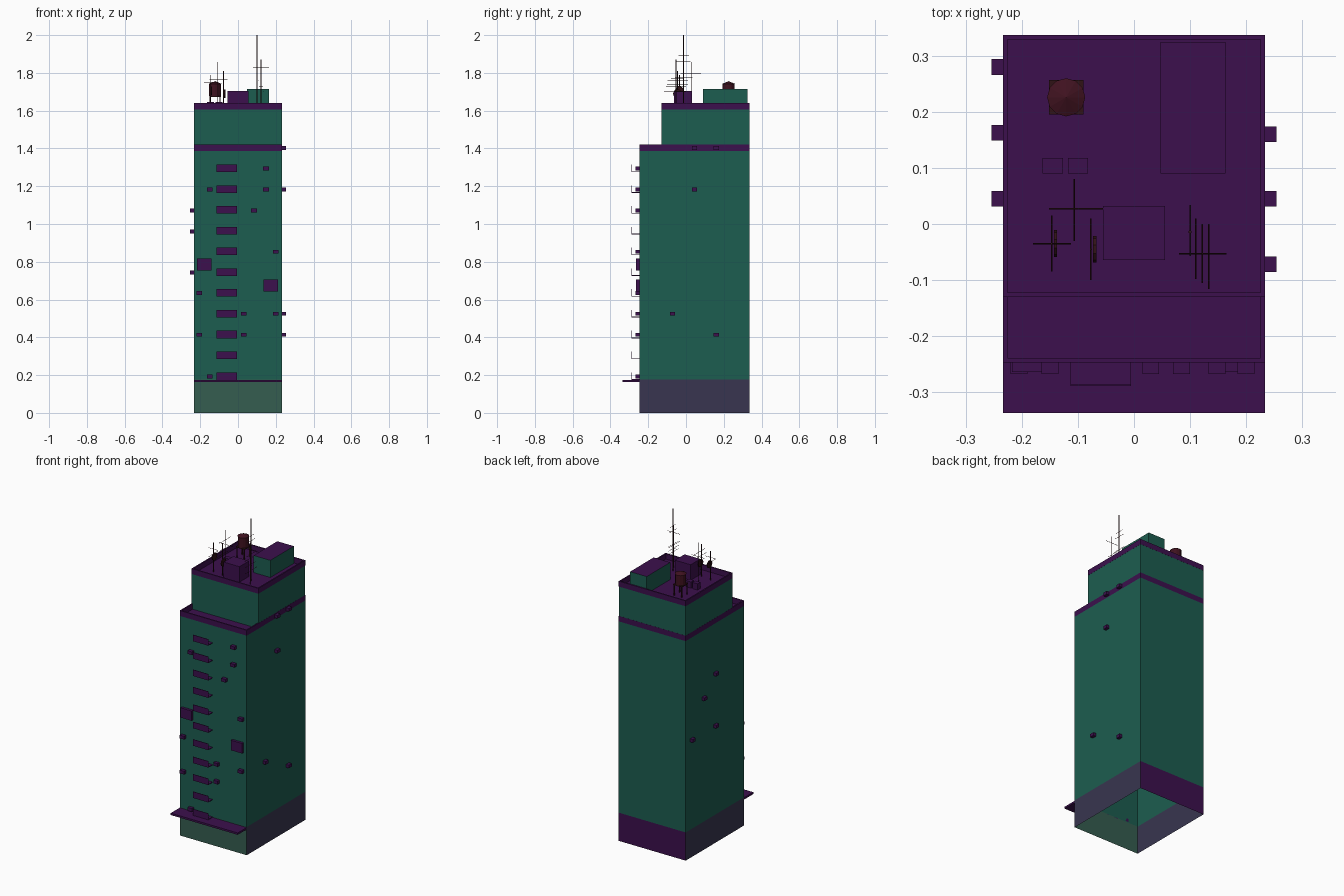
import bpy, bmesh, math
from mathutils import Vector

if "Cube" in bpy.data.objects:
    bpy.data.objects.remove(bpy.data.objects["Cube"])


def mat(name, rgb):
    m = bpy.data.materials.new(name)
    m.diffuse_color = (*rgb, 1)
    m.use_nodes = True
    m.node_tree.nodes["Principled BSDF"].inputs["Base Color"].default_value = m.diffuse_color
    return m


TEAL = mat("teal_wall", (0.012, 0.11, 0.08))
PURPLE = mat("purple_trim", (0.045, 0.005, 0.075))
SHOP = mat("shop_front", (0.036, 0.11, 0.08))
SIDE = mat("base_side", (0.04, 0.036, 0.08))
RUST = mat("tank_rust", (0.05, 0.006, 0.014))
METAL = mat("antenna_metal", (0.03, 0.006, 0.008))


def finish(name, bm, *mats):
    me = bpy.data.meshes.new(name)
    bm.to_mesh(me)
    bm.free()
    for m in mats:
        me.materials.append(m)
    ob = bpy.data.objects.new(name, me)
    bpy.context.collection.objects.link(ob)
    return ob


def add_box(bm, x0, x1, y0, y1, z0, z1):
    vs = bmesh.ops.create_cube(bm, size=1)["verts"]
    for v in vs:
        v.co = Vector(((x0 + x1) / 2 + v.co.x * (x1 - x0),
                       (y0 + y1) / 2 + v.co.y * (y1 - y0),
                       (z0 + z1) / 2 + v.co.z * (z1 - z0)))
    return list({f for v in vs for f in v.link_faces})


def boxes(name, material, dims):
    bm = bmesh.new()
    for d in dims:
        add_box(bm, *d)
    return finish(name, bm, material)


def shell(name, dims, mats, wall_mat=lambda n: 0, cap=False):
    """Open-bottomed wall shell, with an optional roof in the last material."""
    bm = bmesh.new()
    for f in add_box(bm, *dims):
        f.normal_update()
        n = f.normal.copy()
        if n.z < -0.5 or (n.z > 0.5 and not cap):
            bm.faces.remove(f)
        else:
            f.material_index = len(mats) - 1 if n.z > 0.5 else wall_mat(n)
    return finish(name, bm, *mats)


def parapet(name, x0, x1, y0, y1, z0, z1, t=0.008):
    boxes(name, PURPLE, [(x0, x1, y0, y0 + t, z0, z1), (x0, x1, y1 - t, y1, z0, z1),
                         (x0, x0 + t, y0 + t, y1 - t, z0, z1),
                         (x1 - t, x1, y0 + t, y1 - t, z0, z1)])


W, F, B, S = 0.234, -0.247, 0.337, -0.13   # half width, front, back, setback
Z1, Z2, Z3, Z4 = 1.386, 1.42, 1.606, 1.64  # terrace, parapet, roof, parapet

# Building shells
shell("ground_floor", (-W, W, F, B, 0, 0.178), [SHOP, SIDE, PURPLE],
      lambda n: 0 if n.y < -0.5 else 2 if n.y > 0.5 else 1)
shell("tower_walls", (-W, W, F, B, 0.178, Z1), [TEAL, PURPLE], cap=True)
shell("upper_walls", (-W + .0006, W - .0006, S, B - .0006, Z1, Z3), [TEAL, PURPLE], cap=True)
parapet("terrace_parapet", -W, W, F, B, Z1, Z2)
parapet("roof_parapet", -W, W, S, B, Z3, Z4)
boxes("entrance_canopy", PURPLE, [(-W, W, -0.337, F, 0.163, 0.175)])

# Balconies: slab and front panel on every floor
balc = []
for i in range(11):
    z = 0.175 + 0.11 * i
    balc += [(-0.113, -0.005, -0.287, F, z, z + 0.004),
             (-0.113, -0.005, -0.289, -0.286, z, z + 0.04)]
boxes("balconies", PURPLE, balc)

# Air conditioners on the front and both sides
front = [(0.148, 1.294), (-0.15, 1.183), (0.148, 1.183), (0.085, 1.072), (0.2, 0.853),
         (-0.205, 0.635), (0.03, 0.525), (0.2, 0.525), (-0.205, 0.414), (0.03, 0.414),
         (-0.15, 0.193)]
right = [(0.045, 1.403), (0.16, 1.403), (0.045, 1.183), (-0.072, 0.525), (0.16, 0.414)]
left = [(0.045, 1.072), (0.163, 0.961), (0.045, 0.743), (0.28, 0.743)]
ac = [(x - .015, x + .015, -0.268, F, z - .01, z + .01) for x, z in front]
ac += [(W, 0.254, y - .014, y + .014, z - .01, z + .01) for y, z in right]
ac += [(-0.254, -W, y - .014, y + .014, z - .01, z + .01) for y, z in left]
boxes("air_conditioners", PURPLE, ac)
boxes("wall_panels", PURPLE, [(-0.218, -0.14, -0.264, F, 0.755, 0.817),
                              (0.135, 0.213, -0.264, F, 0.643, 0.706)])

# Rooftop blocks
boxes("lift_housing", PURPLE, [(-0.055, 0.055, -0.064, 0.032, Z3, 1.704)])
shell("stair_housing", (0.047, 0.163, 0.09, 0.325, Z3, 1.714), [TEAL, PURPLE], cap=True)
boxes("roof_vents", PURPLE, [(-0.163, -0.127, 0.09, 0.118, Z3, 1.645),
                             (-0.118, -0.082, 0.09, 0.118, Z3, 1.645)])


def add_cyl(bm, p, q, r, seg=6, r2=None):
    p, q = Vector(p), Vector(q)
    d = q - p
    vs = bmesh.ops.create_cone(bm, cap_ends=True, segments=seg, radius1=r,
                               radius2=r if r2 is None else r2, depth=d.length)["verts"]
    rot = Vector((0, 0, 1)).rotation_difference(d).to_matrix()
    for v in vs:
        v.co = rot @ v.co + (p + q) / 2


# Water tank on a legged stand
tx, ty = -0.121, 0.226
bm = bmesh.new()
add_cyl(bm, (tx, ty, 1.678), (tx, ty, 1.742), 0.032, 12)
add_cyl(bm, (tx, ty, 1.742), (tx, ty, 1.756), 0.034, 12, 0)
finish("water_tank", bm, RUST)
stand = [(tx - .031, tx + .031, ty - .031, ty + .031, 1.672, 1.678)]
for sx in (-1, 1):
    for sy in (-1, 1):
        cx, cy = tx + sx * 0.026, ty + sy * 0.026
        stand.append((cx - .003, cx + .003, cy - .003, cy + .003, Z3, 1.672))
boxes("tank_stand", METAL, stand)

# Antennas: (x, y, top, x-bars, y-bars); each bar is (offset, start, end, z)
masts = [
    (0.1, -0.014, 2.0, [], [(0, -0.057, 0.034, 1.775), (0, -0.05, 0.025, 1.86),
                            (0, -0.04, 0.015, 1.892)], 0.003),
    (0.122, -0.053, 1.87, [(0, 0.08, 0.165, 1.828)],
     [(-0.012, -0.098, 0.01, 1.76), (0, -0.105, 0, 1.73), (0.011, -0.116, 0, 1.7)], 0.0018),
    (-0.107, 0.027, 1.857, [(0, -0.152, -0.055, 1.767)], [(0, -0.03, 0.08, 1.795)], 0.0018),
    (-0.147, -0.035, 1.79, [(0, -0.18, -0.112, 1.75)], [(0, -0.085, 0.015, 1.72)], 0.0022),
    (-0.077, -0.045, 1.81, [], [(0, -0.1, 0.01, 1.74), (0, -0.08, -0.01, 1.77)], 0.0022),
]
bm = bmesh.new()
for x, y, top, xb, yb, r in masts:
    add_cyl(bm, (x, y, Z3), (x, y, top), r)
    for o, a, b, z in xb:
        add_cyl(bm, (a, y + o, z), (b, y + o, z), 0.0013, 4)
    for o, a, b, z in yb:
        add_cyl(bm, (x + o, a, z), (x + o, b, z), 0.0013, 4)
add_cyl(bm, (0.11, -0.053, 1.73), (0.133, -0.053, 1.73), 0.0013, 4)
finish("antennas", bm, METAL)

# Satellite dishes beside two of the masts
bm = bmesh.new()
for x, y, z in ((-0.143, -0.035, 1.705), (-0.073, -0.045, 1.69)):
    add_cyl(bm, (x, y, z), (x + 0.006, y, z), 0.024, 10)
finish("satellite_dishes", bm, METAL)
